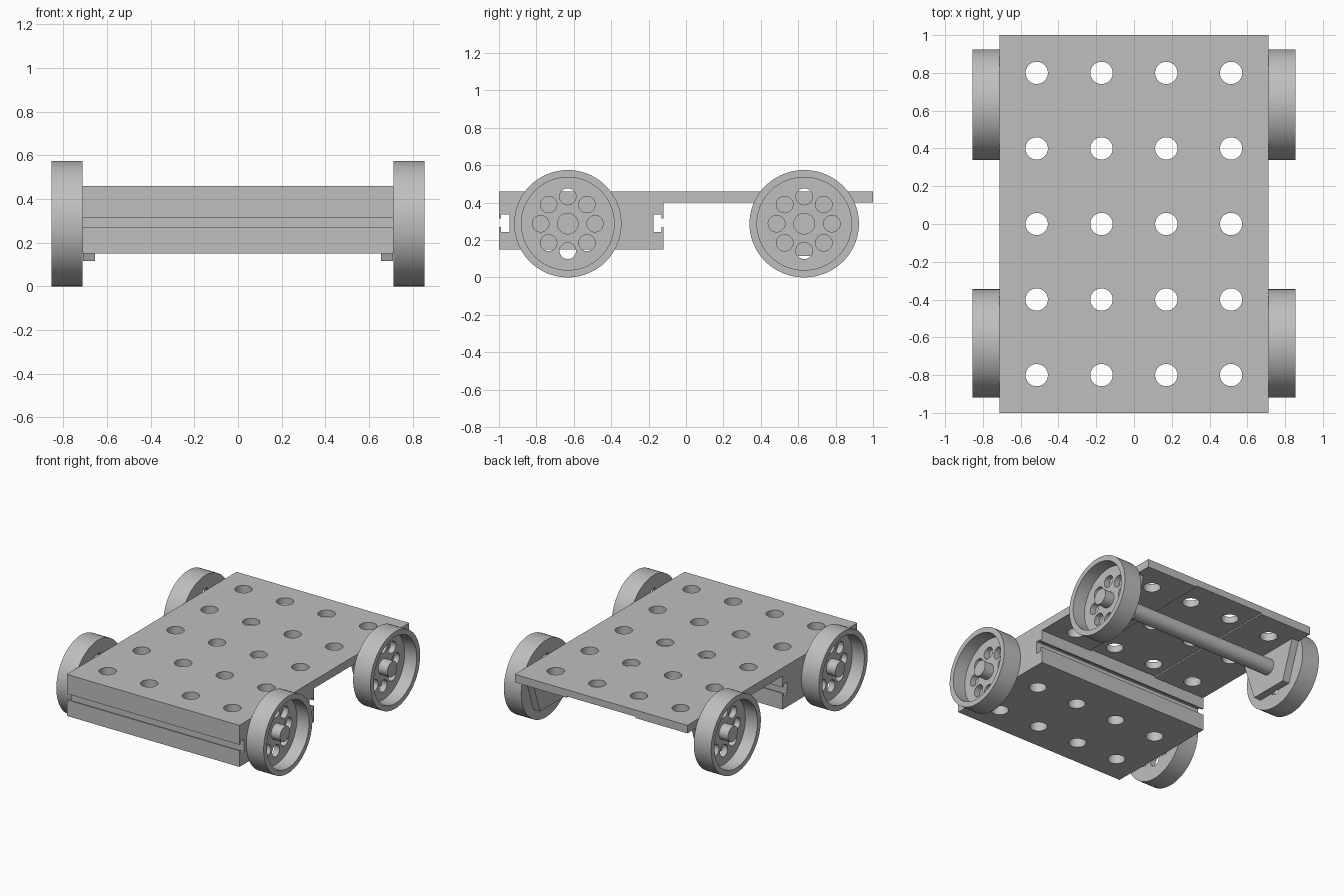
import bpy, bmesh, math
from mathutils import Matrix, Vector

if "Cube" in bpy.data.objects:
    bpy.data.objects.remove(bpy.data.objects["Cube"], do_unlink=True)

# Single grey material
grey = bpy.data.materials.new("plain_grey")
grey.use_nodes = True
COLOUR = (0.52, 0.52, 0.52, 1)
grey.diffuse_color = COLOUR
grey.node_tree.nodes["Principled BSDF"].inputs["Base Color"].default_value = COLOUR

ALONG_X = Matrix.Rotation(math.pi / 2, 4, 'Y')


def finish(name, bm):
    bmesh.ops.recalc_face_normals(bm, faces=bm.faces)
    mesh = bpy.data.meshes.new(name)
    bm.to_mesh(mesh)
    bm.free()
    mesh.materials.append(grey)
    obj = bpy.data.objects.new(name, mesh)
    bpy.context.collection.objects.link(obj)
    return obj


def select(obj):
    bpy.ops.object.select_all(action='DESELECT')
    obj.select_set(True)
    bpy.context.view_layer.objects.active = obj


def smooth(obj):
    select(obj)
    bpy.ops.object.shade_smooth_by_angle(angle=math.radians(30))


def extrude_x(name, outline, x0, x1):
    """Solid with a y-z outline, running from x0 to x1."""
    bm = bmesh.new()
    face = bm.faces.new([bm.verts.new((x0, y, z)) for y, z in outline])
    out = bmesh.ops.extrude_face_region(bm, geom=[face])
    verts = [v for v in out["geom"] if isinstance(v, bmesh.types.BMVert)]
    bmesh.ops.translate(bm, vec=(x1 - x0, 0, 0), verts=verts)
    return finish(name, bm)


def cylinders(name, centres, radius, depth, turn=Matrix(), sides=48):
    bm = bmesh.new()
    for c in centres:
        bmesh.ops.create_cone(bm, cap_ends=True, segments=sides, radius1=radius,
                              radius2=radius, depth=depth,
                              matrix=Matrix.Translation(c) @ turn)
    return finish(name, bm)


def lathe_x(name, outline):
    """Solid of revolution about x from a closed (x, radius) outline."""
    bm = bmesh.new()
    verts = [bm.verts.new((x, 0, r)) for x, r in outline]
    edges = [bm.edges.new((verts[i - 1], v)) for i, v in enumerate(verts)]
    bmesh.ops.spin(bm, geom=verts + edges, cent=(0, 0, 0), axis=(1, 0, 0),
                   angle=math.tau, steps=72, use_merge=True)
    bmesh.ops.remove_doubles(bm, verts=bm.verts, dist=1e-4)
    return finish(name, bm)


def cut(obj, cutter):
    cutter.hide_render = True
    mod = obj.modifiers.new("cut", 'BOOLEAN')
    mod.operation = 'DIFFERENCE'
    mod.solver = 'EXACT'
    mod.object = cutter
    select(obj)
    bpy.ops.object.modifier_apply(modifier=mod.name)
    bpy.data.objects.remove(cutter, do_unlink=True)


# Chassis: deck plate and thick front block with a T-slot on both ends
TOP, DECK, BASE, HALF = 0.46, 0.40, 0.15, 0.712
FRONT, STEP = -1.0, -0.12


def t_slot(y, inward):
    near, far = y + 0.012 * inward, y + 0.055 * inward
    return [(y, 0.27), (near, 0.27), (near, 0.243), (far, 0.243),
            (far, 0.335), (near, 0.335), (near, 0.315), (y, 0.315)]


outline = [(1, DECK), (1, TOP), (FRONT, TOP)] + t_slot(FRONT, 1)[::-1]
outline += [(FRONT, BASE), (STEP, BASE)] + t_slot(STEP, -1) + [(STEP, DECK)]
chassis = extrude_x("chassis", outline, -HALF, HALF)

# Grid of round holes through the chassis
grid = [Vector((-0.515 + 0.343 * i, -0.8 + 0.4 * j, 0.3))
        for i in range(4) for j in range(5)]
cut(chassis, cylinders("hole_cutter", grid, 0.059, 1.0))

# Shallow channel under the rear deck
channel = [(STEP, 0.3), (1.1, 0.3), (1.1, DECK + 0.01), (STEP, DECK + 0.01)]
cut(chassis, extrude_x("channel_cutter", channel, -0.285, 0.285))
smooth(chassis)

# Wheels: deep rim, thin web with eight holes, hub stub
RADIUS, AXLE_Y = 0.287, 0.632
INNER, WEB, OUTER = 0.712, 0.755, 0.855
wheel_outline = [(INNER, 0), (INNER, RADIUS), (OUTER, RADIUS), (OUTER, 0.248),
                 (WEB, 0.248), (WEB, 0.057), (0.83, 0.057), (0.83, 0)]
for end, y, stretch in (("front", -AXLE_Y, 1.0), ("rear", AXLE_Y, 1.02)):
    for side, sign in (("left", 1), ("right", -1)):
        wheel = lathe_x(f"{end}_{side}_wheel", wheel_outline)
        ring = [Vector((WEB, 0.145 * math.cos(a), 0.145 * math.sin(a)))
                for a in (k * math.pi / 4 for k in range(8))]
        cut(wheel, cylinders("web_cutter", ring, 0.044, 0.2, ALONG_X, 32))
        wheel.data.transform(Matrix.Diagonal((1, stretch, 1, 1)))
        if sign < 0:
            wheel.data.transform(Matrix.Rotation(math.pi, 4, 'Z'))
        wheel.location = (0, y, RADIUS)
        smooth(wheel)

# Rear axle and its hanging brackets
axle = cylinders("rear_axle", [Vector((0, AXLE_Y, RADIUS))], 0.057, 1.42, ALONG_X)
smooth(axle)
bracket = [(AXLE_Y - 0.25, DECK), (AXLE_Y - 0.15, 0.115),
           (AXLE_Y + 0.15, 0.115), (AXLE_Y + 0.25, DECK)]
for side, sign in (("left", 1), ("right", -1)):
    extrude_x(f"{side}_axle_bracket", bracket, sign * 0.655, sign * 0.711)
